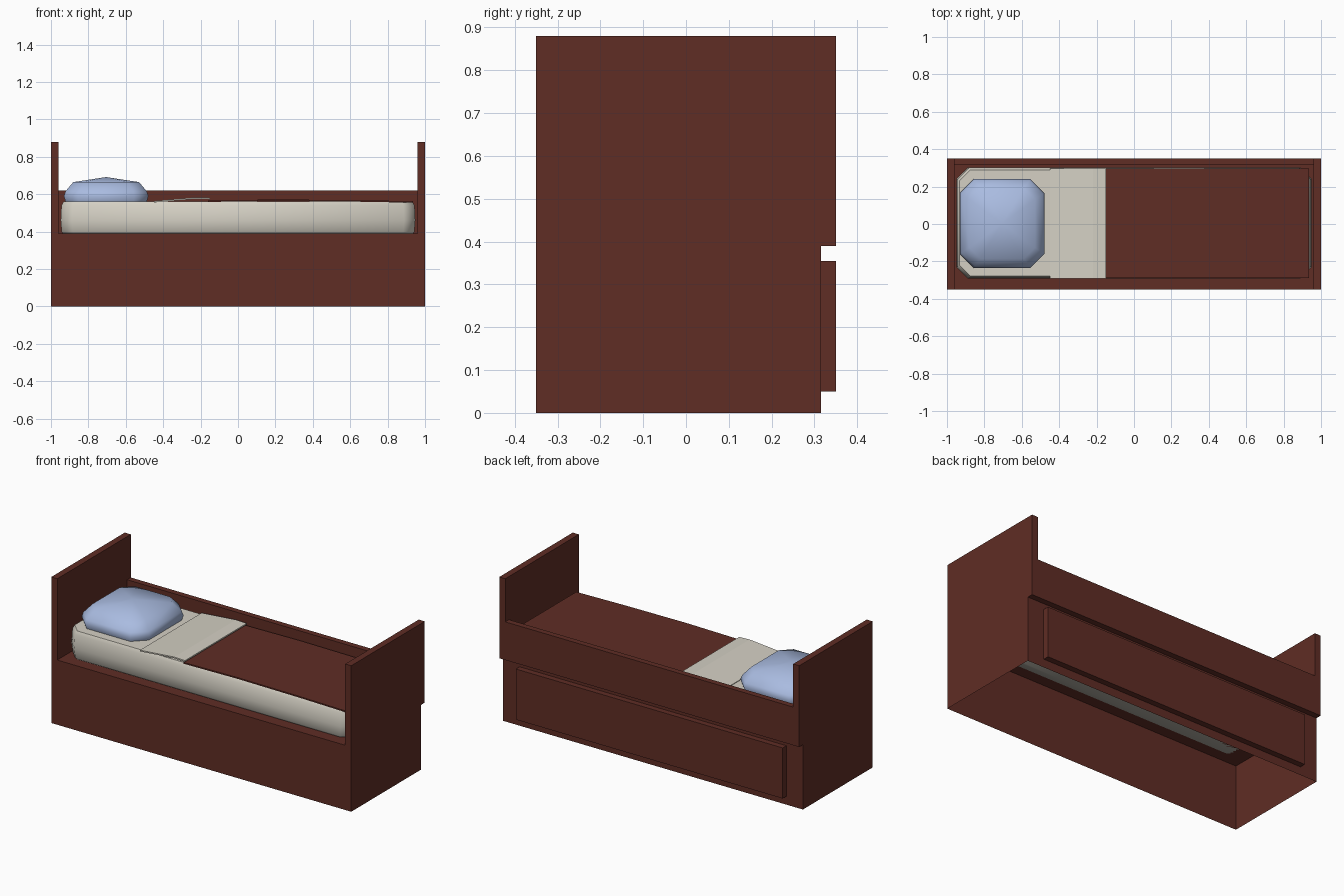
import bpy, bmesh, math

if "Cube" in bpy.data.objects:
    bpy.data.objects.remove(bpy.data.objects["Cube"])


def material(name, rgb):
    m = bpy.data.materials.new(name)
    m.diffuse_color = (*rgb, 1)
    m.use_nodes = True
    m.node_tree.nodes["Principled BSDF"].inputs["Base Color"].default_value = m.diffuse_color
    return m


WOOD = material("dark red wood", (0.115, 0.026, 0.018))
CREAM = material("cream linen", (0.66, 0.63, 0.55))
BLUE = material("pale blue", (0.40, 0.50, 0.75))


def make(name, bm, mat, smooth=None):
    bmesh.ops.recalc_face_normals(bm, faces=bm.faces[:])
    me = bpy.data.meshes.new(name)
    bm.to_mesh(me)
    bm.free()
    me.materials.append(mat)
    ob = bpy.data.objects.new(name, me)
    bpy.context.collection.objects.link(ob)
    if smooth:
        bpy.ops.object.select_all(action='DESELECT')
        ob.select_set(True)
        bpy.context.view_layer.objects.active = ob
        bpy.ops.object.shade_smooth_by_angle(angle=math.radians(smooth))
    return ob


def box(name, x0, x1, y0, y1, z0, z1, mat=WOOD, open_bottom=False):
    bm = bmesh.new()
    bmesh.ops.create_cube(bm, size=1)
    for v in bm.verts:
        v.co = ((x0 + x1) / 2 + v.co.x * (x1 - x0),
                (y0 + y1) / 2 + v.co.y * (y1 - y0),
                (z0 + z1) / 2 + v.co.z * (z1 - z0))
    if open_bottom:
        low = [f for f in bm.faces if all(v.co.z < z0 + 1e-5 for v in f.verts)]
        bmesh.ops.delete(bm, geom=low, context='FACES_ONLY')
    return make(name, bm, mat)


def cushion(name, cx, cy, hx, hy, cut, rings, peak, mat, smooth):
    """Stack of cut-corner rectangles: rings are (z, inset)."""
    bm = bmesh.new()
    loops = []
    for z, inset in rings:
        a, b = hx - inset, hy - inset
        c = cut * b / hy
        pts = [(a, -b + c), (a, b - c), (a - c, b), (-a + c, b),
               (-a, b - c), (-a, -b + c), (-a + c, -b), (a - c, -b)]
        loops.append([bm.verts.new((cx + x, cy + y, z)) for x, y in pts])
    for lo, hi in zip(loops, loops[1:]):
        for i in range(8):
            j = (i + 1) % 8
            bm.faces.new((lo[i], lo[j], hi[j], hi[i]))
    bm.faces.new(loops[0][::-1])
    if peak:
        top = bm.verts.new((cx, cy, peak))
        for i in range(8):
            bm.faces.new((loops[-1][i], loops[-1][(i + 1) % 8], top))
    else:
        bm.faces.new(loops[-1])
    return make(name, bm, mat, smooth)


def strip(name, profile, y0, y1, thick, mat):
    """Thin cloth following an (x, z) profile."""
    bm = bmesh.new()
    outline = profile + [(x, z - thick) for x, z in reversed(profile)]
    face = bm.faces.new([bm.verts.new((x, y0, z)) for x, z in outline])
    ext = bmesh.ops.extrude_face_region(bm, geom=[face])
    for g in ext["geom"]:
        if isinstance(g, bmesh.types.BMVert):
            g.co.y = y1
    return make(name, bm, mat)


# Hollow base, open underneath
box("bed_base", -1, 1, -0.35, 0.315, 0, 0.39, open_bottom=True)
# Head and foot boards
for side, label in ((-1, "headboard"), (1, "footboard")):
    xs = sorted((side * 0.96, side * 1.0))
    box(label, xs[0], xs[1], -0.35, 0.35, 0.39, 0.88)
# Back rail and drawer front
box("back_rail", -0.96, 0.96, 0.315, 0.35, 0.39, 0.62)
box("drawer_front", -0.89, 0.89, 0.315, 0.35, 0.05, 0.355)

# Mattress
cushion("mattress", 0, 0.005, 0.948, 0.297, 0.06,
        [(0.39, 0.012), (0.40, 0.005), (0.46, 0), (0.54, 0.004), (0.56, 0.014)],
        None, CREAM, 50)
# Bedding
strip("blanket", [(-0.16, 0.567), (0.2, 0.572), (0.6, 0.569), (0.935, 0.563)],
      -0.29, 0.297, 0.008, WOOD)
strip("folded_sheet", [(-0.45, 0.564), (-0.22, 0.584), (-0.15, 0.581)],
      -0.292, 0.296, 0.008, CREAM)
# Pillow
cushion("pillow", -0.705, 0.003, 0.226, 0.238, 0.075,
        [(0.562, 0.008), (0.59, 0), (0.615, 0.008), (0.665, 0.05)],
        0.692, BLUE, 50)
